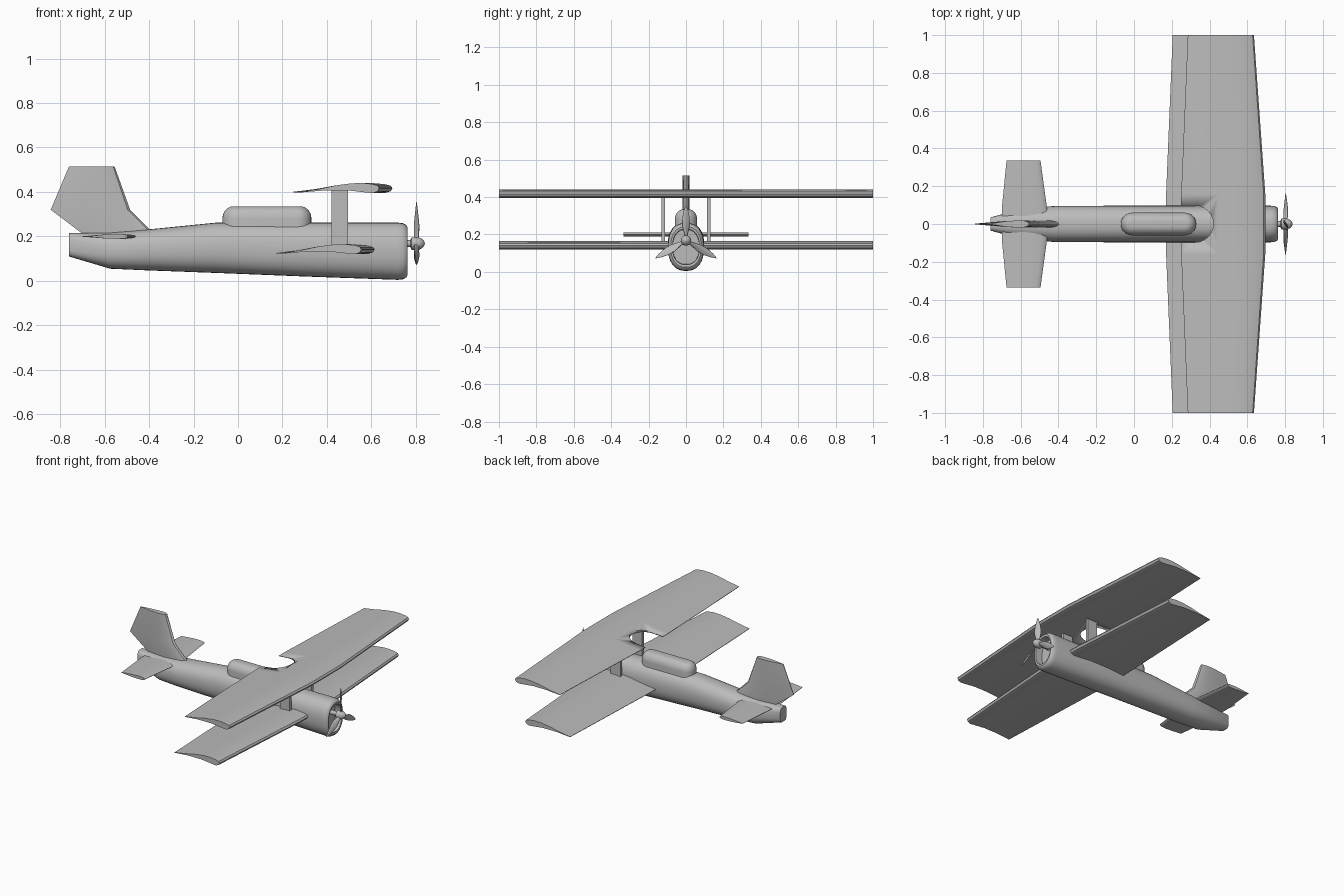
import bpy, bmesh
from math import sin, cos, pi, radians
from mathutils import Matrix, Vector

if "Cube" in bpy.data.objects:
    bpy.data.objects.remove(bpy.data.objects["Cube"], do_unlink=True)

GREY = (0.5, 0.5, 0.5, 1)
paint = bpy.data.materials.new("plain grey")
paint.use_nodes = True
paint.diffuse_color = GREY
paint.node_tree.nodes["Principled BSDF"].inputs["Base Color"].default_value = GREY


def finish(name, bm, angle=35):
    bmesh.ops.recalc_face_normals(bm, faces=bm.faces)
    mesh = bpy.data.meshes.new(name)
    bm.to_mesh(mesh)
    bm.free()
    mesh.materials.append(paint)
    obj = bpy.data.objects.new(name, mesh)
    bpy.context.scene.collection.objects.link(obj)
    bpy.ops.object.select_all(action="DESELECT")
    obj.select_set(True)
    bpy.context.view_layer.objects.active = obj
    bpy.ops.object.shade_smooth_by_angle(angle=radians(angle))
    return obj


def loft(name, rings, bm=None):
    """Skin closed rings of points and cap both ends."""
    own = bm is None
    bm = bm or bmesh.new()
    rows = [[bm.verts.new(p) for p in ring] for ring in rings]
    n = len(rows[0])
    for a, b in zip(rows, rows[1:]):
        for i in range(n):
            j = (i + 1) % n
            bm.faces.new((a[i], a[j], b[j], b[i]))
    bm.faces.new(rows[0])
    bm.faces.new(rows[-1][::-1])
    if own:
        return finish(name, bm)


def oval(x, low, high, half, scale=1.0, power=2.35, n=32):
    """Rounded fuselage cross-section standing across x."""
    mid, tall = (low + high) / 2, (high - low) / 2
    ring = []
    for i in range(n):
        c, s = cos(2 * pi * i / n), sin(2 * pi * i / n)
        y = abs(c) ** (2 / power) * (1 if c > 0 else -1)
        z = abs(s) ** (2 / power) * (1 if s > 0 else -1)
        ring.append((x, y * half * scale, mid + z * tall * scale))
    return ring


# Fuselage with a rounded nose lip and recessed intake
NOSE = (0.005, 0.262, 0.097)
body = [oval(-0.76, 0.11, 0.215, 0.035, power=4),
        oval(-0.575, 0.055, 0.217, 0.085),
        oval(-0.42, 0.048, 0.23, 0.095),
        oval(-0.1, 0.036, 0.262, 0.097),
        oval(0.3, 0.02, 0.262, 0.097)]
for x, s in ((0.72, 1), (0.742, 0.98), (0.756, 0.92), (0.762, 0.84), (0.76, 0.74), (0.71, 0.72)):
    body.append(oval(x, *NOSE, scale=s))
loft("fuselage", body)


# Canopy: a stadium outline rounded over at the top
def stadium(z, r, back=-0.01, front=0.27, n=12):
    ring = []
    for centre, start in ((front, -pi / 2), (back, pi / 2)):
        for i in range(n + 1):
            a = start + pi * i / n
            ring.append((centre + r * cos(a), r * sin(a), z))
    return ring


dome = [stadium(0.2, 0.06)]
for i in range(8):
    a = pi / 2 * i / 7
    dome.append(stadium(0.28 + 0.055 * sin(a), 0.012 + 0.048 * cos(a)))
loft("canopy", dome)

# Wings: cambered section as (chord fraction from the nose, height)
WING = ((0, 0.022), (0.02, 0.033), (0.08, 0.04), (0.2, 0.045), (0.35, 0.044), (0.55, 0.035),
        (0.78, 0.018), (1, 0.006), (1, 0.003), (0.7, 0.012), (0.4, 0.012), (0.2, 0.004),
        (0.08, 0), (0.02, 0.008))


def wing(name, dx, z):
    rings = []
    for y, lead, trail in ((-1, 0.555, 0.205), (-0.16, 0.615, 0.17),
                           (0.16, 0.615, 0.17), (1, 0.555, 0.205)):
        rings.append([(lead + dx + t * (trail - lead), y, z + h) for t, h in WING])
    return loft(name, rings)


wing("lower_wing", 0, 0.12)
upper = wing("upper_wing", 0.08, 0.395)

# Rounded notch in the trailing edge of the upper wing
cutter = loft("notch_cutter", [stadium(z, 0.097, 0.1, 0.323) for z in (0.3, 0.6)])
cut = upper.modifiers.new("notch", "BOOLEAN")
cut.operation, cut.solver, cut.object = "DIFFERENCE", "EXACT", cutter
bpy.ops.object.select_all(action="DESELECT")
upper.select_set(True)
bpy.context.view_layer.objects.active = upper
bpy.ops.object.modifier_apply(modifier=cut.name)
bpy.data.objects.remove(cutter, do_unlink=True)

# Struts between the wings
for side, name in ((1, "left_strut"), (-1, "right_strut")):
    bm = bmesh.new()
    bmesh.ops.create_cube(bm, size=1, matrix=Matrix.Translation((0.458, side * 0.122, 0.285))
                          @ Matrix.Diagonal((0.075, 0.02, 0.26, 1)))
    finish(name, bm)

# Tail surfaces share one symmetric section (chord fraction, half thickness)
HALF = ((0, 0), (0.03, 0.55), (0.12, 0.9), (0.3, 1), (0.6, 0.75), (1, 0.1))
TAIL = HALF + tuple((t, -h) for t, h in HALF[:0:-1])

rings = []
for y, lead, trail in ((-0.335, -0.495, -0.675), (-0.08, -0.46, -0.7),
                       (0.08, -0.46, -0.7), (0.335, -0.495, -0.675)):
    rings.append([(lead + t * (trail - lead), y, 0.2 + 0.011 * h) for t, h in TAIL])
loft("tailplane", rings)

rings = []
for z, lead, trail in ((0.19, -0.355, -0.67), (0.32, -0.485, -0.842), (0.515, -0.555, -0.76)):
    rings.append([(lead + t * (trail - lead), 0.019 * h, z) for t, h in TAIL])
loft("tail_fin", rings)

# Propeller: spinner on a shaft and three twisted blades
HUB = Vector((0.803, 0, 0.168))


def disc(x, r, n=20):
    return [(x, r * cos(2 * pi * i / n), HUB.z + r * sin(2 * pi * i / n)) for i in range(n)]


loft("spinner", [disc(x, r) for x, r in ((0.7, 0.015), (0.775, 0.015), (0.78, 0.028), (0.812, 0.028),
                                         (0.826, 0.022), (0.836, 0.012), (0.84, 0.002))])
bm = bmesh.new()
for k in range(3):
    spin = Matrix.Rotation(2 * pi * k / 3, 4, "X")
    rings = []
    for r, w, t, twist in ((0.01, 0.009, 0.008, 60), (0.04, 0.015, 0.006, 45), (0.08, 0.024, 0.005, 30),
                           (0.12, 0.022, 0.004, 22), (0.16, 0.013, 0.003, 16), (0.188, 0.002, 0.001, 14)):
        turn = Matrix.Rotation(radians(twist), 4, "Z")
        rings.append([HUB + spin @ turn @ Vector((t * cos(a), w * sin(a), r))
                      for a in (2 * pi * i / 10 for i in range(10))])
    loft("", rings, bm)
finish("propeller_blades", bm)
